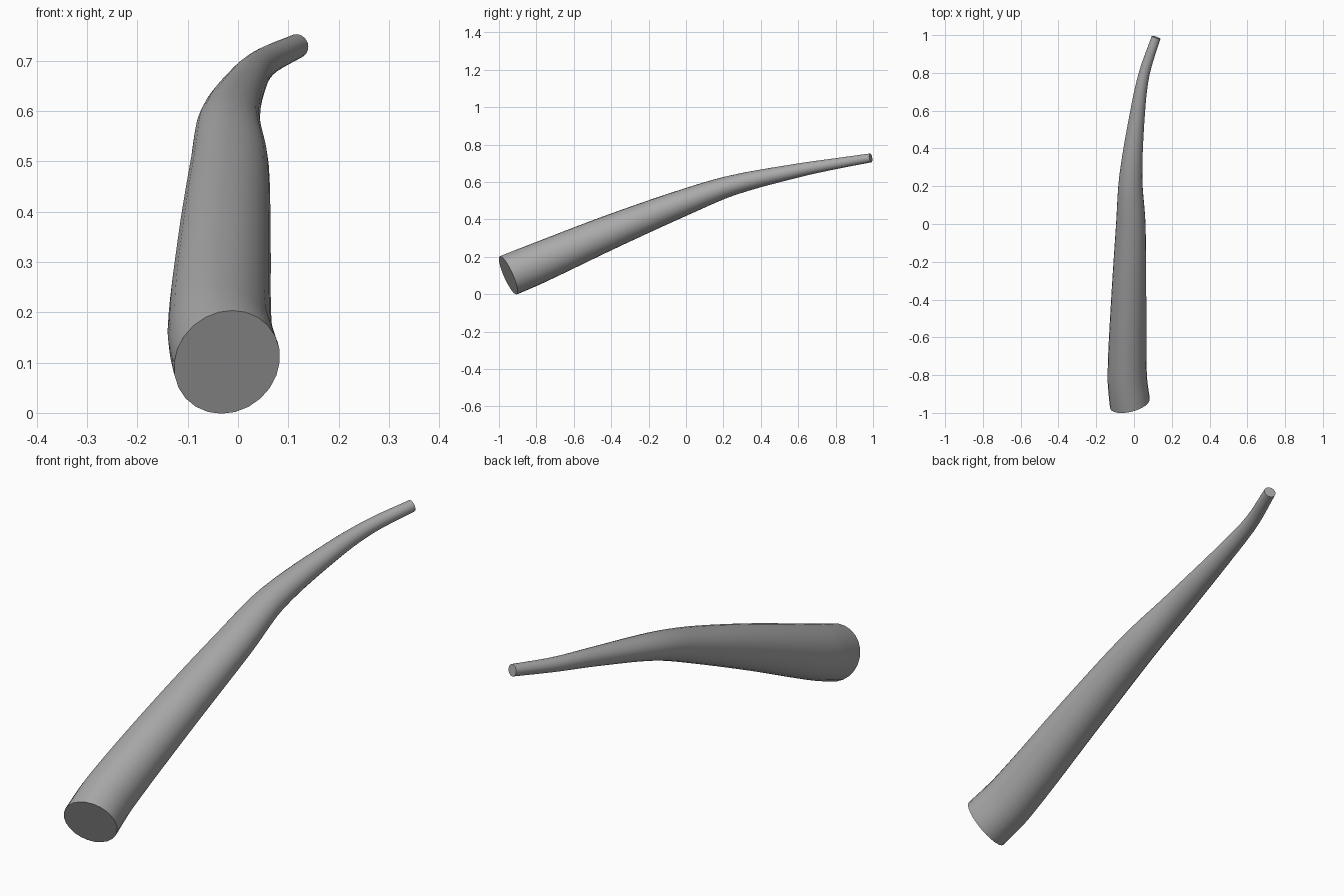
import bpy
import bmesh
import math
from mathutils import Vector

if "Cube" in bpy.data.objects:
    bpy.data.objects.remove(bpy.data.objects["Cube"], do_unlink=True)

SIDES = 24
STEPS = 5

# Stations along the horn: centre x, y, z, half width, half thickness
stations = [Vector(s) for s in (
    (-0.022, -0.95, 0.101, 0.108, 0.112),
    (-0.036, -0.80, 0.163, 0.104, 0.109),
    (-0.028, -0.40, 0.335, 0.093, 0.091),
    (-0.017, 0.00, 0.495, 0.078, 0.070),
    (-0.017, 0.25, 0.583, 0.061, 0.054),
    (0.020, 0.60, 0.662, 0.039, 0.037),
    (0.055, 0.80, 0.698, 0.029, 0.029),
    (0.117, 0.988, 0.729, 0.024, 0.024),
)]


def spline(a, b, c, d, t):
    """Smooth curve from b to c, allowing for uneven spacing in y."""
    h = c[1] - b[1]
    m1 = (c - a) * (h / (c[1] - a[1]))
    m2 = (d - b) * (h / (d[1] - b[1]))
    return (b * (2*t**3 - 3*t**2 + 1) + m1 * (t**3 - 2*t**2 + t)
            + c * (3*t**2 - 2*t**3) + m2 * (t**3 - t**2))


# Resample the stations into a smooth path
path = []
last = len(stations) - 1
for i in range(last):
    a, d = stations[max(i - 1, 0)], stations[min(i + 2, last)]
    path += [spline(a, stations[i], stations[i + 1], d, k / STEPS)
             for k in range(STEPS)]
path.append(stations[last])

# Sweep an oval ring along the path
bm = bmesh.new()
rings = []
for i, p in enumerate(path):
    step = path[min(i + 1, len(path) - 1)] - path[max(i - 1, 0)]
    along = Vector(step[:3]).normalized()
    if i == 0:
        along = Vector((-0.25, 1, 0.45)).normalized()  # slanted butt cut
    side = along.cross(Vector((0, 0, 1))).normalized()
    up = side.cross(along)
    ring = []
    for k in range(SIDES):
        angle = math.tau * k / SIDES
        ring.append(bm.verts.new(Vector(p[:3]) + side * p[3] * math.cos(angle)
                                 + up * p[4] * math.sin(angle)))
    rings.append(ring)

for lower, upper in zip(rings, rings[1:]):
    for k in range(SIDES):
        n = (k + 1) % SIDES
        bm.faces.new((lower[k], lower[n], upper[n], upper[k]))

# Flat caps at the butt and the tip
bm.faces.new(rings[0])
bm.faces.new(rings[-1])
bmesh.ops.recalc_face_normals(bm, faces=bm.faces)

mesh = bpy.data.meshes.new("horn")
bm.to_mesh(mesh)
bm.free()
horn = bpy.data.objects.new("horn", mesh)
bpy.context.collection.objects.link(horn)

# Plain grey surface
grey = bpy.data.materials.new("plain_grey")
grey.use_nodes = True
color = (0.4, 0.4, 0.4, 1)
grey.diffuse_color = color
grey.node_tree.nodes["Principled BSDF"].inputs["Base Color"].default_value = color
mesh.materials.append(grey)

# Smooth sides with crisp cap edges
bpy.ops.object.select_all(action="DESELECT")
horn.select_set(True)
bpy.context.view_layer.objects.active = horn
bpy.ops.object.shade_smooth_by_angle(angle=math.radians(40))
